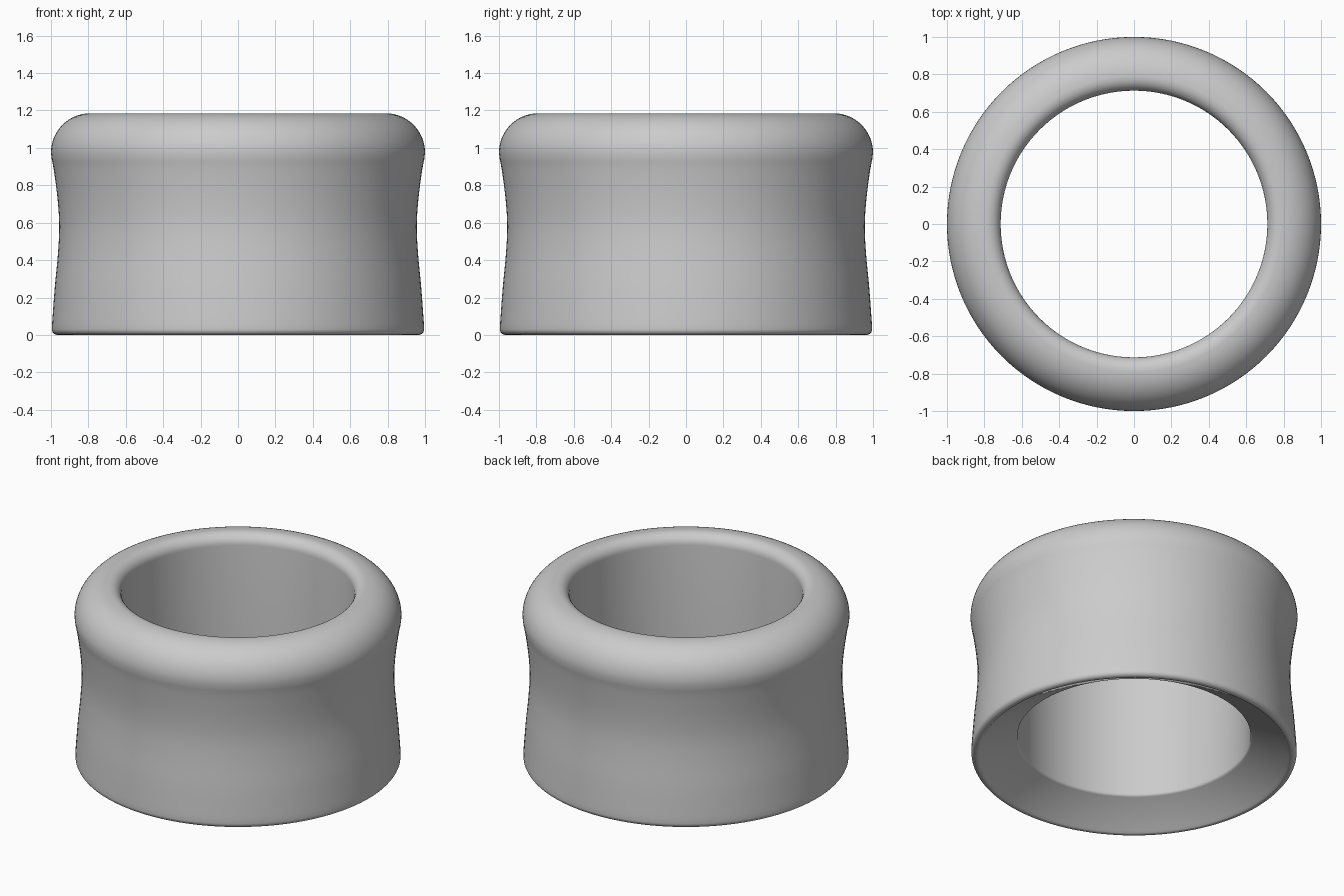
import bpy, bmesh, math
from mathutils import Vector

if "Cube" in bpy.data.objects:
    bpy.data.objects.remove(bpy.data.objects["Cube"])

SEGMENTS = 128


def arc(cx, cz, rx, rz, a0, a1, n):
    """Elliptical arc points in the (radius, height) plane, angles in degrees."""
    return [(cx + rx * math.cos(math.radians(a0 + (a1 - a0) * i / n)),
             cz + rz * math.sin(math.radians(a0 + (a1 - a0) * i / n))) for i in range(n + 1)]


def smooth_curve(pts, n):
    """Catmull-Rom interpolation through a few points."""
    out = []
    p = [pts[0]] + pts + [pts[-1]]
    for i in range(1, len(p) - 2):
        a, b, c, d = (Vector(q) for q in p[i - 1:i + 3])
        for k in range(n):
            t = k / n
            v = 0.5 * (2 * b + (c - a) * t + (2 * a - 5 * b + 4 * c - d) * t * t
                       + (3 * b - a - 3 * c + d) * t ** 3)
            out.append((v.x, v.y))
    return out + [pts[-1]]


# closed cross-section of the ring
profile = arc(0.965, 0.03, 0.03, 0.03, -100, 3, 6)                      # bottom outer edge
profile += smooth_curve([(0.994, 0.06), (0.980, 0.25), (0.963, 0.43), (0.956, 0.58),
                         (0.964, 0.72), (0.983, 0.87), (0.996, 0.94)], 4)  # waisted wall
profile += arc(0.79, 0.975, 0.21, 0.21, 0, 90, 14)                      # rounded shoulder
profile += arc(0.785, 1.115, 0.072, 0.07, 90, 180, 8)                   # inner lip
profile += [(0.713, 0.16)]                                              # bore
profile += arc(0.733, 0.145, 0.02, 0.02, 180, 245, 4)                   # bore to flare
profile += [(0.94, 0.015), (0.95, 0.004)]                               # flared underside

bm = bmesh.new()
rings = []
for s in range(SEGMENTS):
    a = 2 * math.pi * s / SEGMENTS
    rings.append([bm.verts.new((r * math.cos(a), r * math.sin(a), z)) for r, z in profile])
n = len(profile)
for s in range(SEGMENTS):
    r0, r1 = rings[s], rings[(s + 1) % SEGMENTS]
    for i in range(n):
        j = (i + 1) % n
        bm.faces.new((r0[i], r1[i], r1[j], r0[j]))
bmesh.ops.recalc_face_normals(bm, faces=bm.faces)

mesh = bpy.data.meshes.new("waisted_ring")
bm.to_mesh(mesh)
bm.free()
ring = bpy.data.objects.new("waisted_ring", mesh)
bpy.context.collection.objects.link(ring)

grey = bpy.data.materials.new("plain grey")
grey.diffuse_color = (0.6, 0.6, 0.6, 1)
grey.use_nodes = True
grey.node_tree.nodes["Principled BSDF"].inputs["Base Color"].default_value = grey.diffuse_color
mesh.materials.append(grey)

bpy.context.view_layer.objects.active = ring
ring.select_set(True)
bpy.ops.object.shade_smooth_by_angle(angle=math.radians(40))
